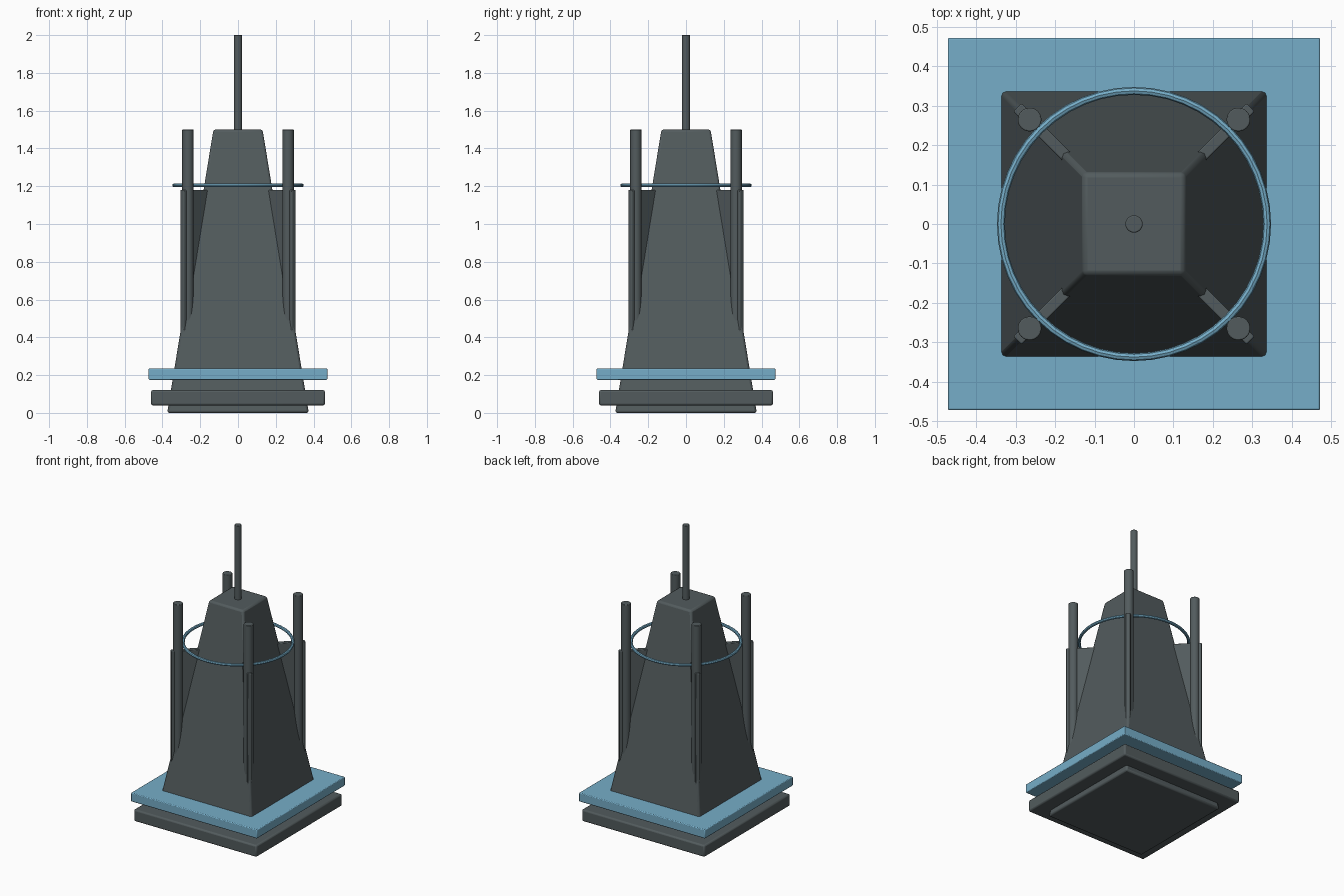
import bpy, math
from math import radians

if "Cube" in bpy.data.objects:
    bpy.data.objects.remove(bpy.data.objects["Cube"])

def material(name, rgb):
    m = bpy.data.materials.new(name)
    m.diffuse_color = (*rgb, 1)
    m.use_nodes = True
    m.node_tree.nodes["Principled BSDF"].inputs["Base Color"].default_value = m.diffuse_color
    return m

DARK = material("dark_grey_metal", (0.085, 0.105, 0.11))
BLUE = material("light_blue", (0.18, 0.42, 0.58))

def finish(ob, name, mat, bevel=0.0):
    ob.name = name
    ob.data.materials.append(mat)
    if bevel:
        b = ob.modifiers.new("bevel", 'BEVEL')
        b.width, b.segments, b.limit_method = bevel, 2, 'ANGLE'
        b.angle_limit = radians(40)
    bpy.ops.object.shade_smooth_by_angle(angle=radians(35))
    return ob

def box(name, size, loc, mat, bevel, turn=0.0):
    bpy.ops.mesh.primitive_cube_add(size=1, location=loc)
    ob = bpy.context.object
    for v in ob.data.vertices:
        v.co = [c * s for c, s in zip(v.co, size)]
    ob.rotation_euler.z = turn
    return finish(ob, name, mat, bevel)

def rod(name, r, z0, z1, x, y):
    bpy.ops.mesh.primitive_cylinder_add(vertices=32, radius=r, depth=z1 - z0,
                                        location=(x, y, (z0 + z1) / 2))
    return finish(bpy.context.object, name, DARK, 0.003)

# tapered tower body
body = box("tower_body", (2, 2, 1.5), (0, 0, 0.75), DARK, 0.012)
for v in body.data.vertices:
    half = 0.13 if v.co.z > 0 else 0.375
    v.co.x = math.copysign(half, v.co.x)
    v.co.y = math.copysign(half, v.co.y)

# base slabs
box("base_slab", (0.922, 0.922, 0.08), (0, 0, 0.08), DARK, 0.01)
box("blue_slab", (0.946, 0.946, 0.06), (0, 0, 0.205), BLUE, 0.005)

# corner pillars with diagonal fins running into the body
for i in range(4):
    a = radians(45 + 90 * i)
    c, s = math.cos(a), math.sin(a)
    rod(f"corner_pillar_{i + 1}", 0.03, 0.35, 1.5, 0.375 * c, 0.375 * s)
    r0, r1 = 0.17, 0.419
    mid = (r0 + r1) / 2
    box(f"corner_fin_{i + 1}", (r1 - r0, 0.03, 0.78), (mid * c, mid * s, 0.79), DARK, 0.004, a)

# top mast and floating ring
rod("top_mast", 0.022, 1.45, 2.0, 0, 0)
bpy.ops.mesh.primitive_torus_add(major_radius=0.338, minor_radius=0.01, major_segments=48,
                                 minor_segments=8, location=(0, 0, 1.205))
finish(bpy.context.object, "floating_ring", BLUE)
